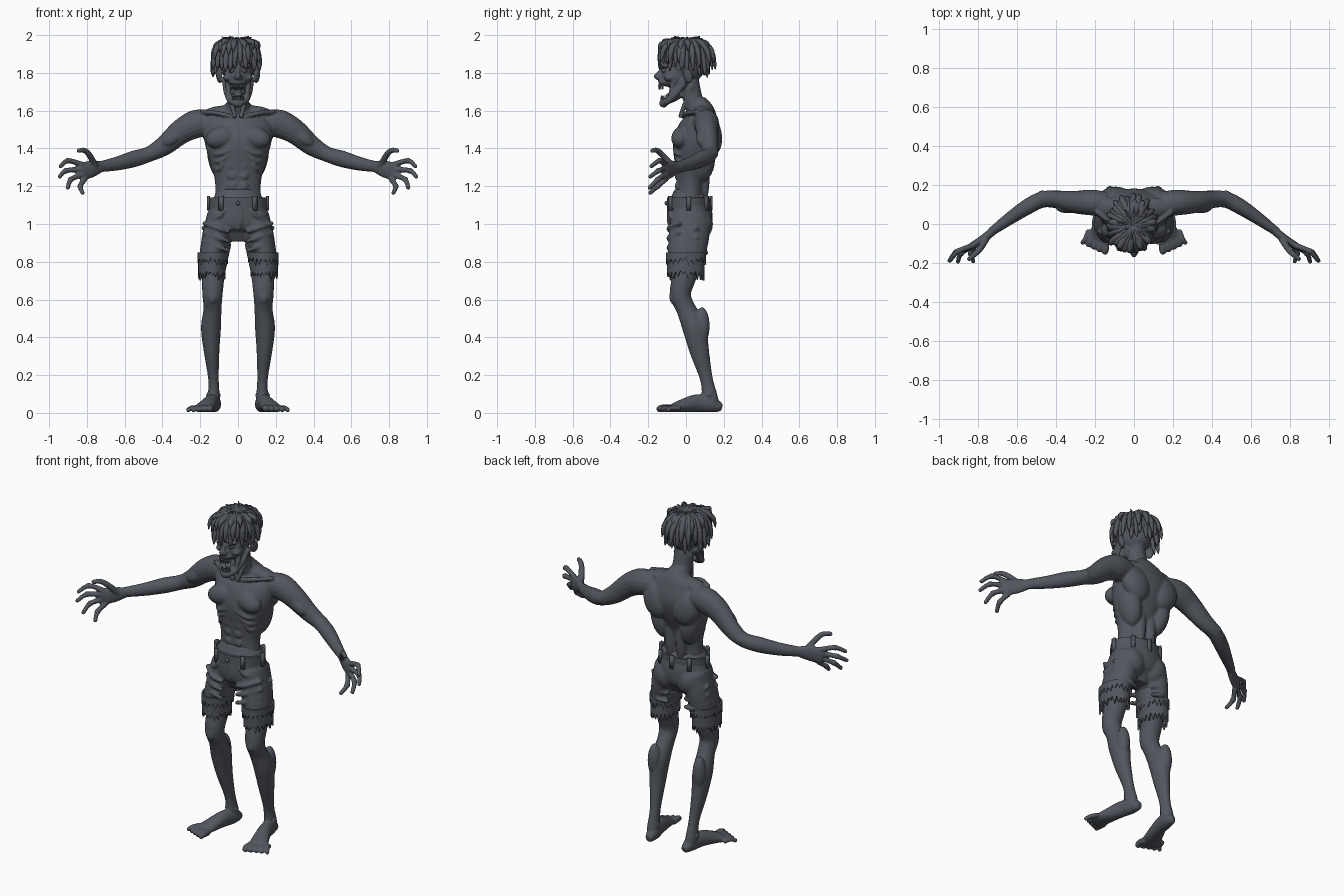
import bpy, bmesh, math, random
from mathutils import Vector, Matrix, Euler

random.seed(4)
default = bpy.data.objects.get("Cube")
if default:
    bpy.data.objects.remove(default)

slate = bpy.data.materials.new("dark_slate")
slate.use_nodes = True
slate.diffuse_color = (.085, .095, .112, 1)
slate.node_tree.nodes["Principled BSDF"].inputs["Base Color"].default_value = slate.diffuse_color

BOTH, MID = (1, -1), (1,)


def spline(rows, steps):
    """Catmull-Rom interpolation of rows of any width."""
    rows = [Vector(r) for r in rows]
    padded = [rows[0] * 2 - rows[1]] + rows + [rows[-1] * 2 - rows[-2]]
    out = []
    for a, b, c, d in zip(padded, padded[1:], padded[2:], padded[3:]):
        for k in range(steps):
            t = k / steps
            out.append((b * 2 + (c - a) * t + (a * 2 - b * 5 + c * 4 - d) * t * t
                        + (b * 3 - a - c * 3 + d) * t ** 3) / 2)
    return out + [rows[-1]]


def loft(bm, rows, sides=BOTH, seg=16, steps=4):
    """Rounded tube through rows of x, y, z, side radius, up radius."""
    pts = spline(rows, steps)
    span = pts[-1] - pts[0]
    ref = Vector((0, 1, 0)) if abs(span[2]) > .7 * Vector(span[:3]).length else Vector((0, 0, 1))
    rings = []
    last = len(pts) - 1
    for i, p in enumerate(pts):
        tangent = Vector((pts[min(i + 1, last)] - pts[max(i - 1, 0)])[:3]).normalized()
        across = tangent.cross(ref).normalized()
        up = across.cross(tangent)
        ring = (Vector(p[:3]), across, up, p[3], p[4])
        cap = (ring[0] + tangent * min(p[3], p[4]) * (.6 if i else -.6), across, up, p[3] * .65, p[4] * .65)
        rings += [cap, ring] if i == 0 else [ring, cap] if i == last else [ring]
    for s in sides:
        loops = []
        for c, across, up, ra, ru in rings:
            loop = []
            for k in range(seg):
                a = math.tau * k / seg
                v = c + across * ra * math.cos(a) + up * ru * math.sin(a)
                loop.append(bm.verts.new((v.x * s, v.y, v.z)))
            loops.append(loop)
        for lo, hi in zip(loops, loops[1:]):
            for k in range(seg):
                n = (k + 1) % seg
                bm.faces.new((lo[k], lo[n], hi[n], hi[k]))
        bm.faces.new(loops[0])
        bm.faces.new(loops[-1])


def tube(bm, points, r, sides=BOTH, seg=10, taper=1):
    n = len(points) - 1
    loft(bm, [(*p, r * (1 + (taper - 1) * i / n), r * (1 + (taper - 1) * i / n))
              for i, p in enumerate(points)], sides, seg)


def blob(bm, centre, radii, sides=BOTH, turn=(0, 0, 0)):
    for s in sides:
        place = Matrix.LocRotScale(Vector(centre), Euler(turn), Vector(radii))
        bmesh.ops.create_icosphere(bm, subdivisions=3, radius=1,
                                   matrix=Matrix.Diagonal((s, 1, 1, 1)) @ place)


def finish(bm, name, voxel=0, smooth=3, thick=0):
    bmesh.ops.recalc_face_normals(bm, faces=bm.faces[:])
    mesh = bpy.data.meshes.new(name)
    bm.to_mesh(mesh)
    bm.free()
    mesh.materials.append(slate)
    for f in mesh.polygons:
        f.use_smooth = not thick
    ob = bpy.data.objects.new(name, mesh)
    bpy.context.collection.objects.link(ob)
    if voxel:
        fuse = ob.modifiers.new("fuse", 'REMESH')
        fuse.mode, fuse.voxel_size, fuse.use_smooth_shade = 'VOXEL', voxel, True
        relax = ob.modifiers.new("relax", 'SMOOTH')
        relax.factor, relax.iterations = .5, smooth
    if thick:
        ob.modifiers.new("thickness", 'SOLIDIFY').thickness = thick
    return ob


# Torso and neck
body = bmesh.new()
loft(body, [(0, .02, 1.06, .13, .09), (0, .025, 1.2, .12, .075), (0, .03, 1.3, .138, .088),
            (0, .045, 1.41, .172, .115), (0, .075, 1.51, .185, .11), (0, .085, 1.58, .15, .075),
            (0, .075, 1.63, .07, .055)], MID, 32)
loft(body, [(0, .08, 1.55, .08, .06), (0, .04, 1.65, .056, .052), (0, .015, 1.75, .055, .055)], MID)
# Chest, belly and back muscles
blob(body, (.085, -.02, 1.46), (.09, .055, .06), turn=(-.3, .25, -.25))
blob(body, (.1, .13, 1.47), (.085, .06, .11), turn=(.15, .3, 0))
blob(body, (.1, .08, 1.35), (.06, .075, .13), turn=(0, .2, 0))
blob(body, (.035, .085, 1.25), (.035, .04, .16))
blob(body, (.1, .085, 1.59), (.1, .05, .035), turn=(0, .15, 0))
tube(body, [(.02, -.005, 1.565), (.1, .0, 1.585), (.19, .06, 1.595)], .013)
tube(body, [(.015, -.03, 1.57), (.035, -.005, 1.64), (.05, .03, 1.73)], .012)
for drop in range(3):
    z = 1.4 - drop * .04
    tube(body, [(.03 + drop * .025, -.058 + drop * .008, z), (.1, -.042 + drop * .008, z - .03),
                (.15 - drop * .008, .03, z - .02)], .012)
for row in range(3):
    blob(body, (.03, -.043, 1.31 - row * .055), (.026, .016, .026))

# Arms
loft(body, [(.15, .1, 1.535, .065, .065), (.22, .11, 1.53, .066, .075), (.3, .112, 1.49, .058, .066),
            (.39, .125, 1.415, .046, .053), (.47, .125, 1.37, .042, .041), (.55, .085, 1.345, .04, .044),
            (.64, .025, 1.32, .032, .037), (.73, -.04, 1.303, .022, .029)])
blob(body, (.235, .11, 1.535), (.075, .062, .065), turn=(0, .5, 0))
blob(body, (.34, .085, 1.46), (.07, .03, .035), turn=(0, .6, 0))
blob(body, (.47, .15, 1.375), (.025, .022, .025))
# Hands
loft(body, [(.72, -.035, 1.305, .022, .028), (.77, -.075, 1.292, .021, .044), (.83, -.112, 1.277, .018, .05)])
tube(body, [(.755, -.075, 1.31), (.79, -.13, 1.37), (.815, -.155, 1.39), (.845, -.18, 1.388)], .018, taper=.7)
fingers = [((.825, -.11, 1.315), (.9, -.14, 1.335), (.94, -.185, 1.305)),
           ((.83, -.115, 1.29), (.91, -.145, 1.282), (.945, -.19, 1.25)),
           ((.83, -.115, 1.26), (.885, -.15, 1.235), (.902, -.195, 1.19)),
           ((.81, -.105, 1.24), (.835, -.15, 1.2), (.822, -.192, 1.163))]
for finger in fingers:
    tube(body, finger, .0155, taper=.75)
    blob(body, finger[1], (.0165, .0165, .0165))

# Legs
loft(body, [(.11, .02, .9, .075, .08), (.13, -.005, .74, .062, .066), (.135, -.03, .63, .054, .056),
            (.135, .0, .55, .048, .052), (.143, .045, .45, .053, .064), (.14, .07, .33, .042, .052),
            (.13, .108, .18, .028, .034), (.128, .125, .09, .032, .042), (.126, .13, .04, .034, .045)])
blob(body, (.135, -.055, .615), (.034, .034, .045))
blob(body, (.15, .085, .46), (.038, .04, .1))
blob(body, (.13, .12, .095), (.04, .02, .02))
# Feet
loft(body, [(.12, .175, .032, .026, .028), (.125, .13, .045, .036, .043), (.14, .06, .052, .038, .047),
            (.165, -.02, .038, .048, .034), (.185, -.075, .024, .057, .021), (.192, -.095, .02, .05, .017)])
for toe in range(5):
    x, y, r = .145 + toe * .022, -.085 + toe * .012, .02 - toe * .0015
    tube(body, [(x, y, .024), (x + toe * .004, y - .04, .026), (x + .004 + toe * .007, y - .06, r)], r, taper=.85)

# Head
blob(body, (0, .0, 1.85), (.088, .11, .105), MID)
blob(body, (0, -.055, 1.79), (.074, .075, .078), MID)
blob(body, (0, -.1, 1.752), (.043, .048, .024), MID)
blob(body, (0, -.145, 1.782), (.017, .026, .02), MID)
blob(body, (.014, -.142, 1.775), (.011, .014, .01))
tube(body, [(0, -.115, 1.835), (0, -.148, 1.795)], .011, MID)
blob(body, (.037, -.115, 1.842), (.036, .02, .013), turn=(0, .2, .3))
blob(body, (.055, -.085, 1.775), (.024, .032, .02))
blob(body, (.1, .01, 1.785), (.014, .026, .042), turn=(.2, .2, -.4))
# Open jaw with stretched cheeks
tube(body, [(.066, -.005, 1.76), (.058, -.045, 1.7), (.036, -.095, 1.652), (0, -.122, 1.642)], .019)
tube(body, [(.06, -.06, 1.76), (.052, -.075, 1.715), (.045, -.085, 1.665)], .013)
blob(body, (0, -.065, 1.665), (.045, .06, .018), MID, (.45, 0, 0))
blob(body, (0, -.118, 1.64), (.034, .024, .024), MID)
blob(body, (0, -.075, 1.69), (.022, .04, .012), MID, (.4, 0, 0))
finish(body, "body", .006, 2)

# Eyes and teeth
eyes = bmesh.new()
blob(eyes, (.034, -.116, 1.812), (.015, .014, .012))
finish(eyes, "eyes")
teeth = bmesh.new()
for k in range(-3, 4):
    a = k * .33
    for z, rise, reach in ((1.735, -.022, .042), (1.66, .018, .03)):
        root = Vector((math.sin(a) * reach, -.1 - math.cos(a) * reach, z))
        tube(teeth, [root, root + Vector((0, 0, rise))], .007, MID, 6, .4)
finish(teeth, "teeth")

# Hair: a cap with rings of hanging locks and a few upright sprigs
hair = bmesh.new()
blob(hair, (0, .012, 1.885), (.096, .112, .09), MID)


def lock(angle, reach, bottom, width):
    def at(r, z):
        return (math.sin(angle) * r - .01, math.cos(angle) * r * 1.12 - .005, z)
    loft(hair, [(*at(.01, 1.965), width * .6, .01), (*at(reach * .55, 1.968), width, .014),
                (*at(reach * .9, (1.94 + bottom) / 2 + .03), width, .014),
                (*at(reach, bottom + .03), width * .7, .01), (*at(reach * 1.03, bottom), .003, .003)],
         MID, 8, 3)


for count, reach, low in ((26, .118, 1.8), (20, .128, 1.845), (14, .11, 1.9)):
    for k in range(count):
        a = math.tau * (k + random.uniform(-.3, .3)) / count
        fringe = .03 if math.cos(a) < -.4 else 0
        lock(a, reach + random.uniform(-.01, .012), low + fringe + random.uniform(-.025, .02), .017)
for k in range(9):
    a = k * 2.4
    out = Vector((math.sin(a), math.cos(a), 0))
    top = Vector((0, 0, 1.955))
    tube(hair, [top + out * .02, top + out * .045 + Vector((0, 0, .028)),
                top + out * random.uniform(.06, .09) + Vector((0, 0, random.uniform(.025, .042)))],
         .01, MID, 6, .25)
finish(hair, "hair")

# Shorts with seat, creases, fly and pockets
shorts = bmesh.new()
loft(shorts, [(0, .015, 1.125, .143, .108), (0, .022, 1.05, .16, .118), (0, .025, .985, .165, .11),
              (0, .025, .955, .12, .08)], MID, 32)
loft(shorts, [(.085, .025, 1.04, .08, .105), (.11, .017, .94, .078, .107), (.132, .003, .84, .072, .1),
              (.138, -.002, .775, .07, .096)], seg=24)
blob(shorts, (.075, .065, 1.0), (.08, .078, .09))
for z in (.98, .93, .88):
    tube(shorts, [(.05, -.083, z - .02), (.11, -.09, z), (.18, -.035, z + .025)], .012)
    tube(shorts, [(.06, .09, z - .04), (.12, .105, z - .03), (.185, .05, z)], .012)
tube(shorts, [(.012, -.092, 1.09), (.014, -.094, 1.02), (0, -.08, .97)], .009, MID)
tube(shorts, [(.07, -.08, 1.08), (.1, -.085, 1.04), (.155, -.03, 1.02)], .009)
finish(shorts, "shorts", .007, 2)


def band(name, centre, radii, top, bottom, tear, sides, thick=.01):
    """Cloth ring with an optionally torn lower edge."""
    bm = bmesh.new()
    n = 44
    for s in sides:
        edge = []
        for k in range(n):
            a = math.tau * k / n
            x, y = s * (centre[0] + math.cos(a) * radii[0]), centre[1] + math.sin(a) * radii[1]
            low = bottom - tear * (random.uniform(.4, 1) if k % 2 else random.uniform(0, .3))
            edge.append((bm.verts.new((x, y, top)), bm.verts.new((x, y, low))))
        for k in range(n):
            (a, b), (c, d) = edge[k], edge[(k + 1) % n]
            bm.faces.new((a, b, d, c))
    return finish(bm, name, thick=thick)


band("waistband", (0, .015), (.152, .115), 1.14, 1.085, 0, MID, .014)
band("torn_hem", (.138, -.002), (.073, .099), .8, .755, .055, BOTH)
band("frayed_tear", (.134, .0), (.081, .106), .85, .825, .045, BOTH)

# Belt loops and front button
loops = bmesh.new()
for a in (.0, .9, 1.57, 2.24, math.pi, 4.1, 5.32):
    spot = Vector((math.cos(a) * .155, .015 + math.sin(a) * .118, 1.11))
    bmesh.ops.create_cube(loops, size=1, matrix=Matrix.LocRotScale(
        spot, Euler((0, 0, a)), Vector((.016, .024, .075))))
bmesh.ops.create_icosphere(loops, subdivisions=2, radius=.012, matrix=Matrix.Translation((0, -.102, 1.11)))
finish(loops, "belt_loops")
bpy.context.view_layer.update()
